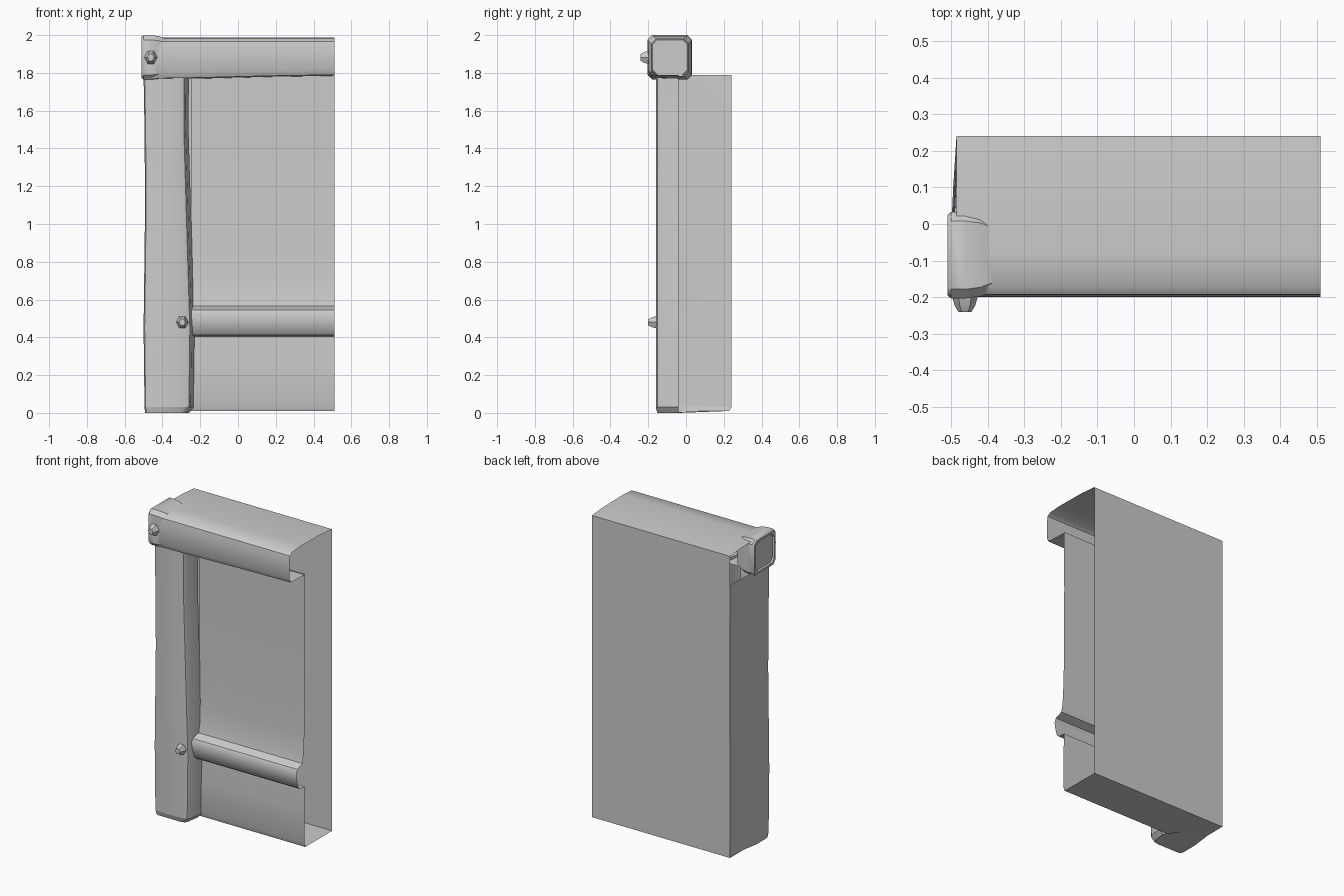
import bpy, bmesh
from mathutils import Vector

cube = bpy.data.objects.get("Cube")
if cube:
    bpy.data.objects.remove(cube)

# Single plain grey for the whole wall section
grey = bpy.data.materials.new("plain grey")
grey.use_nodes = True
grey.diffuse_color = (0.6, 0.6, 0.6, 1)
grey.node_tree.nodes["Principled BSDF"].inputs["Base Color"].default_value = (0.6, 0.6, 0.6, 1)


def loft(name, rings, inside, closed=False, cap=False, angle=0.7):
    """Skin a row of matching outlines, facing away from the inside point."""
    bm = bmesh.new()
    rows = [[bm.verts.new(p) for p in ring] for ring in rings]
    n = len(rows[0])
    for a, b in zip(rows, rows[1:]):
        for i in range(n if closed else n - 1):
            j = (i + 1) % n
            bm.faces.new((a[i], a[j], b[j], b[i]))
    if cap:
        bm.faces.new(rows[-1])
    bmesh.ops.recalc_face_normals(bm, faces=bm.faces)
    ref = Vector(inside)
    facing = sum(f.calc_area() * f.normal.dot(f.calc_center_median() - ref) for f in bm.faces)
    if facing < 0:
        bmesh.ops.reverse_faces(bm, faces=bm.faces)
    mesh = bpy.data.meshes.new(name)
    bm.to_mesh(mesh)
    bm.free()
    mesh.materials.append(grey)
    obj = bpy.data.objects.new(name, mesh)
    bpy.context.collection.objects.link(obj)
    bpy.ops.object.select_all(action='DESELECT')
    obj.select_set(True)
    bpy.context.view_layer.objects.active = obj
    bpy.ops.object.shade_smooth_by_angle(angle=angle)
    return obj


def along_x(profile, xs):
    """Repeat a (y, z) profile at several x positions."""
    return [[(x, y, z) for y, z in profile] for x in xs]


END = 0.51

# Header beam together with the gently curved top
header = [(0.24, 1.975), (0.12, 1.985), (-0.08, 1.988), (-0.17, 1.982), (-0.192, 1.965),
          (-0.198, 1.93), (-0.2, 1.82), (-0.185, 1.79), (-0.04, 1.785)]
rings = []
for x, sag in ((-0.485, 0.02), (-0.2, 0.015), (0.15, 0.006), (END, 0)):
    rings.append([(x, y, z - (sag if z < 1.9 else 0)) for y, z in header])
loft("header_beam", rings, (0, 0, 1.87))

# Panels and the rail between them, open toward the wall's cut end
spans = (-0.25, 0.1, END)
loft("upper_panel", along_x([(-0.04, 1.79), (-0.038, 1.4), (-0.04, 0.95), (-0.045, 0.75),
                             (-0.053, 0.62), (-0.065, 0.565)], spans), (0, 0.2, 1.2))
loft("rail", along_x([(-0.065, 0.565), (-0.115, 0.545), (-0.128, 0.52), (-0.12, 0.47),
                      (-0.105, 0.42), (-0.09, 0.408), (-0.04, 0.405)], spans), (0, 0.1, 0.48))
loft("lower_panel", along_x([(-0.04, 0.405), (-0.045, 0.25), (-0.045, 0.04),
                             (-0.035, 0.01)], spans), (0, 0.2, 0.2))

# Flat back and underside
loft("back", [[(x, 0.24, z) for z in (0.01, 1.975)] for x in (-0.485, END)], (0, 0, 1))
loft("underside", [[(x, y, 0.01) for y in (-0.035, 0.24)] for x in (-0.485, END)], (0, 0, 1))

# Corner post with the side wall, slightly waisted
outline = [(-0.485, 0.24), (-0.494, 0.1), (-0.5, -0.03), (-0.5, -0.135), (-0.494, -0.152),
           (-0.475, -0.16), (-0.3, -0.16), (-0.275, -0.152), (-0.265, -0.135), (-0.25, -0.04)]
rings = []
for z, left, right in ((0.03, 0.005, 0.015), (0.45, 0, 0.02), (0.6, 0.002, 0.015),
                       (1.1, 0.008, 0), (1.5, 0.005, -0.012), (1.79, 0, -0.01)):
    rings.append([(x + (right if x > -0.35 else left), y, z) for x, y in outline])
loft("corner_post", rings, (-0.38, 0.1, 1))

# Rounded foot under the post
foot = [[(x + (0.015 if x > -0.35 else 0.005), y, 0.03) for x, y in outline]]
foot.append([(-0.38 + (x + 0.38) * 0.93, y * 0.95, 0.0 if y < 0 else 0.01) for x, y in outline])
loft("post_foot", foot, (-0.38, 0.1, 0.3), cap=True)


# Thickened end of the header beam
def block_ring(x, grow, mid_y=-0.085, mid_z=1.882):
    w, h, c = 0.118 + grow, 0.118 + grow, 0.025
    pts = [(w - c, h), (w, h - c), (w, c - h), (w - c, -h),
           (c - w, -h), (-w, c - h), (-w, h - c), (c - w, h)]
    return [(x, mid_y + y, mid_z + z) for y, z in pts]


block = [block_ring(x, g) for x, g in ((-0.38, -0.02), (-0.42, -0.005), (-0.46, 0),
                                       (-0.5, 0), (-0.51, -0.008), (-0.51, -0.022), (-0.5, -0.026))]
loft("beam_end", block, (-0.44, -0.085, 1.882), closed=True, cap=True)


# Tapered pegs on the front
def peg(name, x, z, y_root, y_tip, size):
    shape = [(-0.5, -1), (0.5, -1), (1, 0), (0.5, 1), (-0.5, 1), (-1, 0)]
    rings = [[(x + a * size * s, y, z + b * size * s) for a, b in shape]
             for y, s in ((y_root, 1.2), (y_root * 0.4 + y_tip * 0.6, 0.95), (y_tip, 0.6))]
    loft(name, rings, (x, y_root, z), closed=True, cap=True)


peg("beam_peg", -0.462, 1.882, -0.195, -0.24, 0.03)
peg("rail_peg", -0.295, 0.48, -0.15, -0.2, 0.028)
